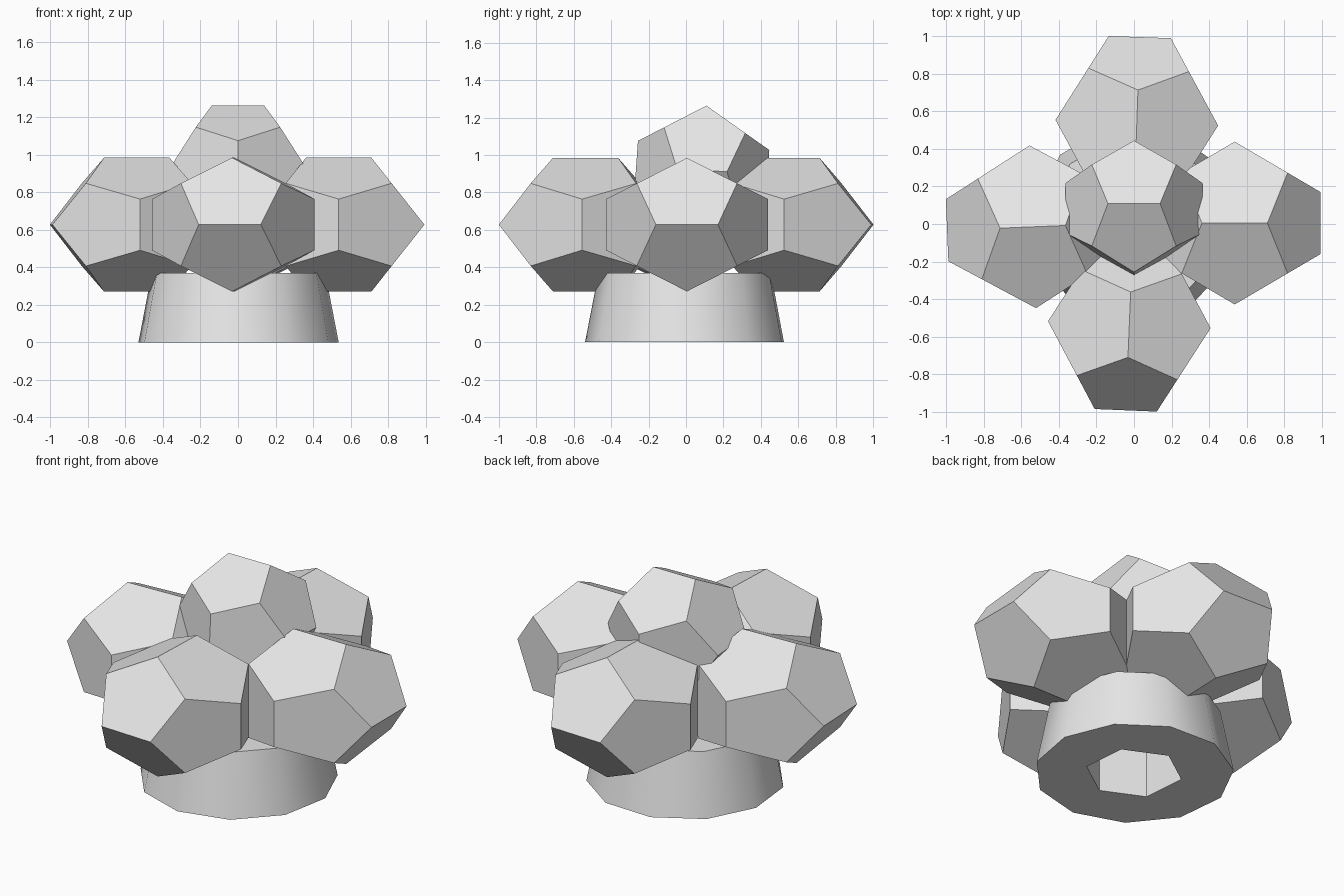
import bpy, bmesh
from math import sin, cos, pi, radians, sqrt
from mathutils import Matrix, Vector

cube = bpy.data.objects.get("Cube")
if cube:
    bpy.data.objects.remove(cube, do_unlink=True)

PHI = (1 + sqrt(5)) / 2

grey = bpy.data.materials.new("light_grey")
grey.use_nodes = True
grey.diffuse_color = (0.8, 0.8, 0.8, 1)
grey.node_tree.nodes["Principled BSDF"].inputs["Base Color"].default_value = (0.8, 0.8, 0.8, 1)


def finish(name, bm):
    bmesh.ops.recalc_face_normals(bm, faces=bm.faces)
    mesh = bpy.data.meshes.new(name)
    bm.to_mesh(mesh)
    bm.free()
    mesh.materials.append(grey)
    obj = bpy.data.objects.new(name, mesh)
    bpy.context.collection.objects.link(obj)
    return obj


def dodecahedron(name, centre, half, turn=0, tilt=0):
    """Twelve pentagons; half = half extents along local x (tangent), y (radial), z."""
    bm = bmesh.new()
    signs = (-1, 1)
    points = [Vector((a, b, c)) for a in signs for b in signs for c in signs]
    for a in signs:
        for b in signs:
            p, q = a / PHI, b * PHI
            points += [Vector((p, q, 0)), Vector((0, p, q)), Vector((q, 0, p))]
    for p in points:
        bm.verts.new([p[i] * half[i] / PHI for i in range(3)])
    bmesh.ops.convex_hull(bm, input=bm.verts)
    bmesh.ops.dissolve_limit(bm, angle_limit=radians(2), verts=bm.verts, edges=bm.edges)
    place = (Matrix.Translation(centre) @ Matrix.Rotation(radians(tilt), 4, 'X')
             @ Matrix.Rotation(radians(turn), 4, 'Z'))
    bm.transform(place)
    return finish(name, bm)


# Ring of four slightly flattened side blocks
SIDE = (0.434, 0.457, 0.357)
dodecahedron("front_block", (-0.025, -0.537, 0.628), SIDE, -2.4)
dodecahedron("left_block", (0.537, 0.005, 0.628), SIDE, 90)
dodecahedron("back_block", (0.015, 0.54, 0.628), SIDE, 178)
dodecahedron("right_block", (-0.54, -0.015, 0.628), SIDE, -87.7)

# Smaller block on top, leaning slightly back
dodecahedron("top_block", (0, 0.085, 0.92), (0.352, 0.364, 0.345), 90, -4)


# Tapered base with a six-sided hole through it
def ring(bm, sides, radius, z, start):
    verts = []
    for i in range(sides):
        a = radians(start) + 2 * pi * i / sides
        verts.append(bm.verts.new((radius * sin(a), -radius * cos(a), z)))
    return verts


def wall(bm, low, high):
    n = len(low)
    for i in range(n):
        j = (i + 1) % n
        bm.faces.new((low[i], low[j], high[j], high[i]))


def cap(bm, outer, inner):
    loops = []
    for loop in (outer, inner):
        for i, v in enumerate(loop):
            loops.append(bm.edges.get((v, loop[(i + 1) % len(loop)])))
    bmesh.ops.triangle_fill(bm, edges=loops, use_beauty=True)


bm = bmesh.new()
TOP = 0.37
outer_low, outer_high = ring(bm, 11, 0.54, 0, -35), ring(bm, 11, 0.468, TOP, -35)
inner_low, inner_high = ring(bm, 6, 0.265, 0, 5), ring(bm, 6, 0.265, TOP, 5)
wall(bm, outer_low, outer_high)
wall(bm, inner_low, inner_high)
cap(bm, outer_low, inner_low)
cap(bm, outer_high, inner_high)
base = finish("base", bm)

bpy.ops.object.select_all(action='DESELECT')
base.select_set(True)
bpy.context.view_layer.objects.active = base
bpy.ops.object.shade_smooth_by_angle(angle=radians(40))
